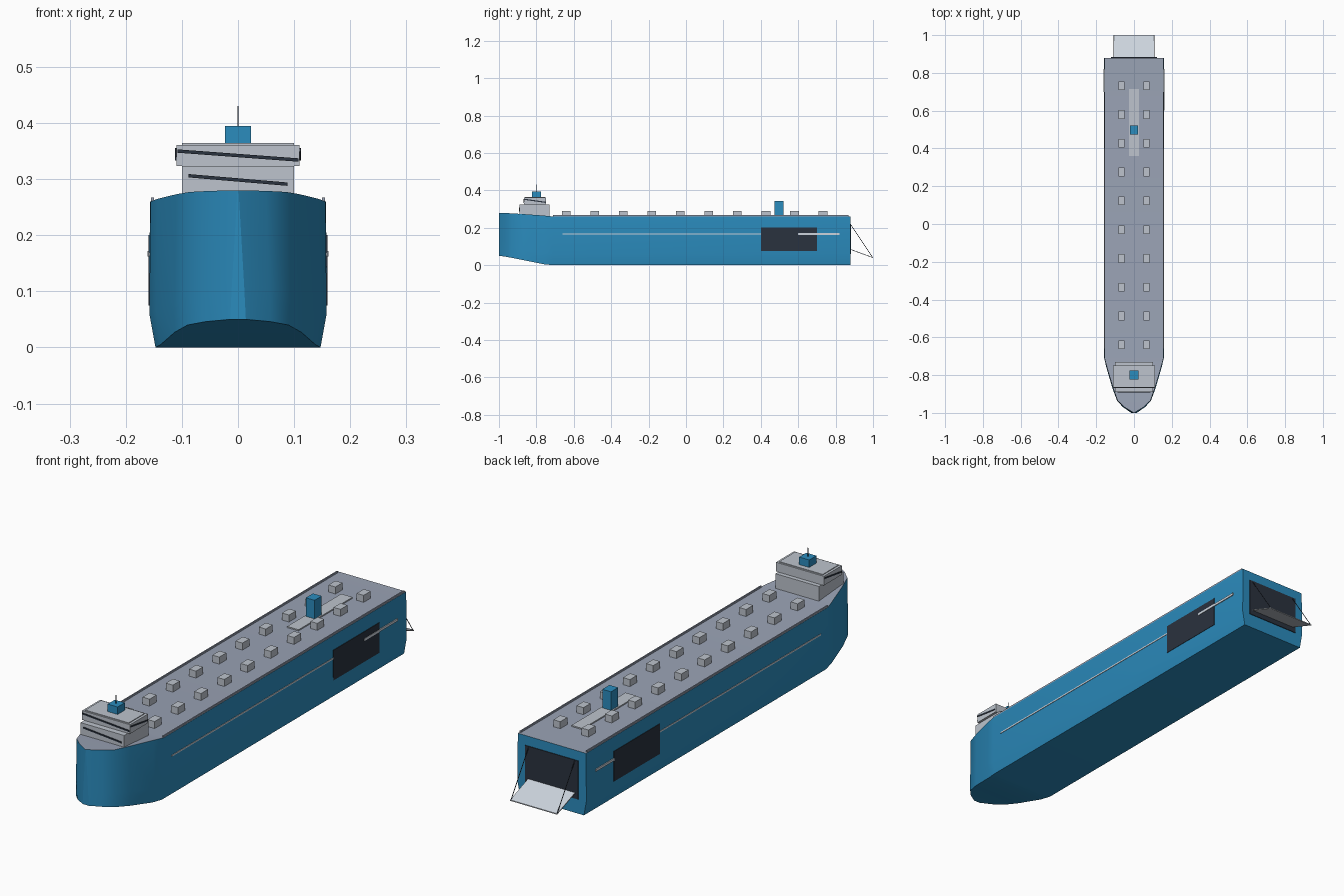
import bpy, bmesh, math
from mathutils import Vector

if "Cube" in bpy.data.objects:
    bpy.data.objects.remove(bpy.data.objects["Cube"])


def material(name, hex_code):
    srgb = [int(hex_code[i:i + 2], 16) / 255 for i in (0, 2, 4)]
    lin = [c / 12.92 if c <= 0.04045 else ((c + 0.055) / 1.055) ** 2.4 for c in srgb]
    m = bpy.data.materials.new(name)
    m.diffuse_color = (*lin, 1)
    m.use_nodes = True
    m.node_tree.nodes["Principled BSDF"].inputs["Base Color"].default_value = m.diffuse_color
    return m


BLUE = material("hull_blue", "2b8cbe")
DECK = material("deck_grey", "9aa3b5")
HOUSE = material("house_grey", "bdc4cd")
PALE = material("pale_grey", "cdd5de")
DARK = material("dark_slate", "2a323e")


def finish(name, bm, *mats):
    bmesh.ops.recalc_face_normals(bm, faces=bm.faces)
    me = bpy.data.meshes.new(name)
    bm.to_mesh(me)
    bm.free()
    for m in mats:
        me.materials.append(m)
    ob = bpy.data.objects.new(name, me)
    bpy.context.collection.objects.link(ob)
    return ob


def box(name, mat, x, y, z):
    """Box from (min, max) pairs."""
    bm = bmesh.new()
    bmesh.ops.create_cube(bm, size=1)
    for v in bm.verts:
        v.co = [(a + b) / 2 + c * (b - a) for (a, b), c in zip((x, y, z), v.co)]
    return finish(name, bm, mat)


def plate(name, mat, corners, offset):
    """Thin slab: a quad pushed out along an offset."""
    bm = bmesh.new()
    face = bm.faces.new([bm.verts.new(c) for c in corners])
    ext = bmesh.ops.extrude_face_region(bm, geom=[face])
    verts = [g for g in ext["geom"] if isinstance(g, bmesh.types.BMVert)]
    bmesh.ops.translate(bm, verts=verts, vec=offset)
    return finish(name, bm, mat)


def rod(name, mat, a, b, r):
    a, b = Vector(a), Vector(b)
    bm = bmesh.new()
    bmesh.ops.create_cone(bm, cap_ends=True, segments=6, radius1=r, radius2=r, depth=(b - a).length)
    rot = (b - a).to_track_quat('Z', 'Y')
    for v in bm.verts:
        v.co = rot @ v.co + (a + b) / 2
    return finish(name, bm, mat)


# Hull: stations of (y, half width at deck, at knuckle, at bottom, deck z, bottom z)
stations = [
    (-1.00, 0.001, 0.011, 0.014, 0.280, 0.050),
    (-0.97, 0.050, 0.056, 0.058, 0.279, 0.046),
    (-0.935, 0.087, 0.090, 0.090, 0.277, 0.040),
    (-0.87, 0.110, 0.114, 0.113, 0.273, 0.027),
    (-0.76, 0.143, 0.146, 0.138, 0.265, 0.005),
    (-0.71, 0.156, 0.158, 0.147, 0.260, 0.000),
    (0.88, 0.157, 0.158, 0.147, 0.260, 0.000),
]
bm = bmesh.new()
rings = []
for y, ht, hk, hb, zt, zb in stations:
    half = [(ht, zt), (hk, zb + 0.06), (hb, zb)]
    pts = half + [(-x, z) for x, z in reversed(half)]
    rings.append([bm.verts.new((x, y, z)) for x, z in pts])
for a, b in zip(rings, rings[1:]):
    for i in range(6):
        j = (i + 1) % 6
        bm.faces.new((a[i], a[j], b[j], b[i]))
bm.faces.new(rings[0])
bm.faces.new(rings[-1])
bmesh.ops.recalc_face_normals(bm, faces=bm.faces)
for f in bm.faces:
    f.material_index = 1 if f.normal.z > 0.7 else 0
hull = finish("hull", bm, BLUE, DECK)
bpy.context.view_layer.objects.active = hull
hull.select_set(True)
bpy.ops.object.shade_smooth_by_angle(angle=math.radians(32))

# Side details: deck rails, cargo doors, pale stripes
for s, side in ((1, "right"), (-1, "left")):
    def xs(a, b):
        return tuple(sorted((s * a, s * b)))
    box(f"deck_rail_{side}", DECK, xs(0.150, 0.155), (-0.71, 0.87), (0.258, 0.267))
    box(f"side_door_{side}", DARK, xs(0.155, 0.1595), (0.40, 0.70), (0.075, 0.20))
    box(f"stripe_fore_{side}", PALE, xs(0.155, 0.159), (-0.66, 0.40), (0.163, 0.169))
    box(f"stripe_aft_{side}", PALE, xs(0.155, 0.161), (0.60 if s > 0 else 0.70, 0.82), (0.162, 0.172))
    # Ramp cable
    rod(f"ramp_cable_{side}", DARK, (s * 0.106, 0.882, 0.215), (s * 0.106, 0.997, 0.042), 0.0015)

# Stern opening and lowered ramp
box("stern_opening", DARK, (-0.122, 0.122), (0.876, 0.883), (0.06, 0.22))
plate("stern_ramp", PALE, [(-0.108, 0.88, 0.086), (0.108, 0.88, 0.086),
                           (0.108, 1.0, 0.042), (-0.108, 1.0, 0.042)], (0, 0, -0.004))

# Deck vents in two rows
for i in range(10):
    y = -0.64 + i * 0.1525
    for x in (-0.065, 0.065):
        box("deck_vent", HOUSE, (x - 0.016, x + 0.016), (y - 0.023, y + 0.023), (0.255, 0.289))

# Funnel on its pale deck strip
box("deck_strip", HOUSE, (-0.026, 0.026), (0.36, 0.715), (0.256, 0.265))
box("funnel", BLUE, (-0.02, 0.02), (0.474, 0.521), (0.256, 0.342))

# Bridge house
box("lower_house", HOUSE, (-0.10, 0.10), (-0.89, -0.73), (0.255, 0.323))
box("upper_house", HOUSE, (-0.11, 0.11), (-0.866, -0.748), (0.323, 0.361))
box("house_roof", HOUSE, (-0.10, 0.10), (-0.86, -0.755), (0.361, 0.364))
box("roof_cabin", BLUE, (-0.023, 0.023), (-0.823, -0.776), (0.362, 0.395))
rod("mast", DARK, (0, -0.80, 0.394), (0, -0.80, 0.43), 0.0015)


# Slanted window bands: start and end points, z of the band at each, outward offset
def band(name, a, b, za, zb, out, h=0.006):
    plate(name, DARK, [(*a, za - h / 2), (*b, zb - h / 2), (*b, zb + h / 2), (*a, za + h / 2)], out)


band("window_front_upper", (-0.108, -0.866), (0.108, -0.866), 0.350, 0.334, (0, -0.003, 0))
band("window_front_lower", (-0.088, -0.89), (0.088, -0.89), 0.306, 0.291, (0, -0.003, 0))
band("window_right", (0.11, -0.864), (0.11, -0.752), 0.352, 0.336, (0.002, 0, 0))
band("window_left", (-0.11, -0.752), (-0.11, -0.864), 0.352, 0.336, (-0.002, 0, 0))
